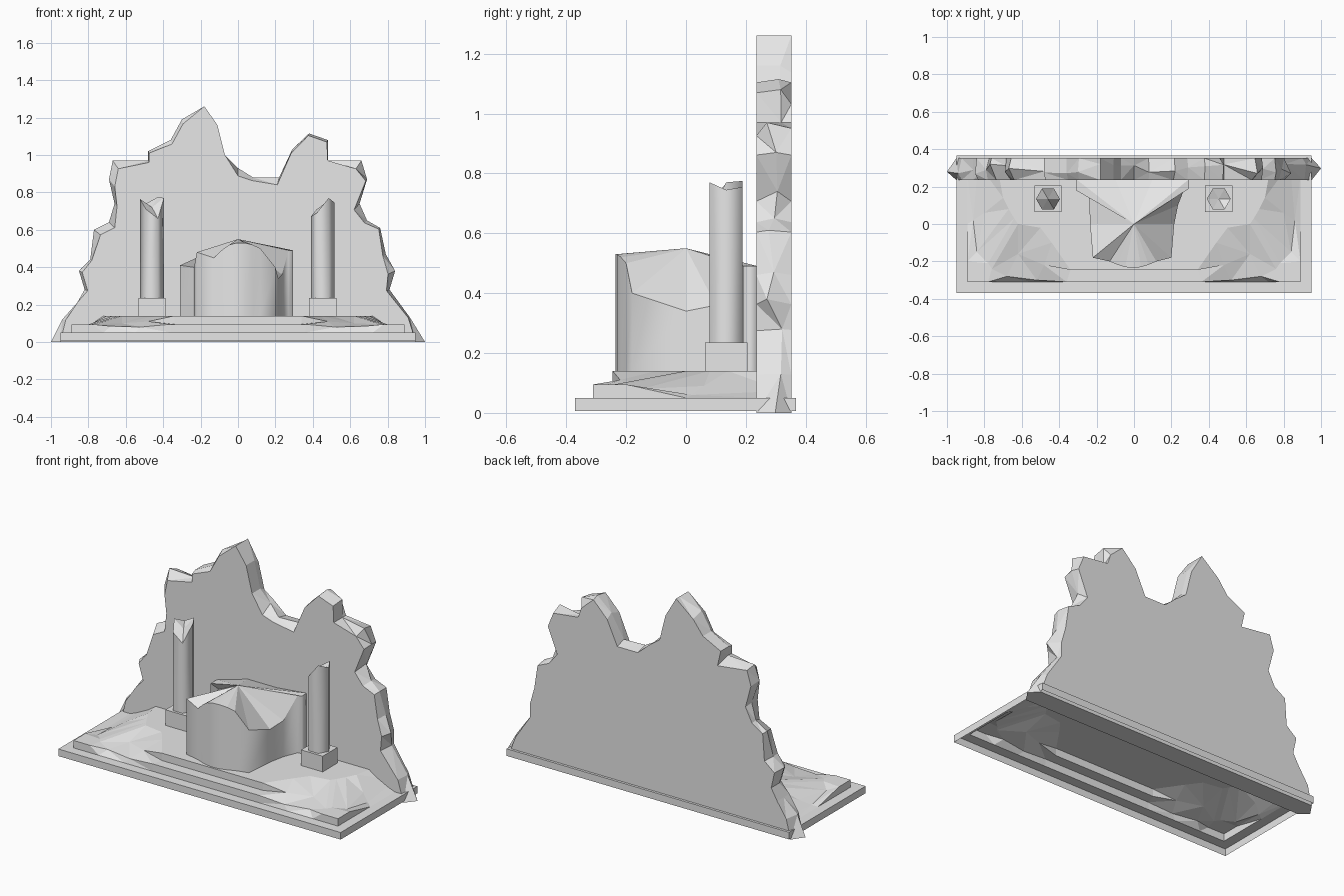
import bpy, bmesh, math, random
from mathutils import Vector

random.seed(4)
if "Cube" in bpy.data.objects:
    bpy.data.objects.remove(bpy.data.objects["Cube"])

stone = bpy.data.materials.new("grey_stone")
stone.use_nodes = True
grey = (0.8, 0.8, 0.8, 1)
stone.diffuse_color = grey
stone.node_tree.nodes["Principled BSDF"].inputs["Base Color"].default_value = grey


def finish(name, bm):
    bmesh.ops.recalc_face_normals(bm, faces=bm.faces)
    mesh = bpy.data.meshes.new(name)
    bm.to_mesh(mesh)
    bm.free()
    mesh.materials.append(stone)
    obj = bpy.data.objects.new(name, mesh)
    bpy.context.collection.objects.link(obj)
    return obj


def loft(name, rings, start_cap=False, end_cap=False, apex=None, smooth=False):
    """Skin closed rings of equal length, with flat caps or a fan to an apex."""
    bm = bmesh.new()
    loops = [[bm.verts.new(p) for p in ring] for ring in rings]
    n = len(loops[0])
    sides = []
    for a, b in zip(loops, loops[1:]):
        for i in range(n):
            j = (i + 1) % n
            sides.append(bm.faces.new((a[i], a[j], b[j], b[i])))
    for f in sides:
        f.smooth = smooth
    if not smooth:
        bmesh.ops.triangulate(bm, faces=sides, quad_method='SHORT_EDGE')
    if start_cap:
        bm.faces.new(loops[0])
    if end_cap:
        bm.faces.new(loops[-1])
    if apex:
        tip = bm.verts.new(apex)
        for i in range(n):
            bm.faces.new((loops[-1][i], loops[-1][(i + 1) % n], tip))
    if smooth:
        for e in bm.edges:
            flat = any(not f.smooth for f in e.link_faces)
            if flat or (len(e.link_faces) == 2 and e.calc_face_angle() > 1.1):
                e.smooth = False
    return finish(name, bm)


def box(name, x, y, z):
    lo, hi = zip(x, y, z)
    bm = bmesh.new()
    bmesh.ops.create_cube(bm, size=1)
    for v in bm.verts:
        v.co = Vector([hi[i] if v.co[i] > 0 else lo[i] for i in range(3)])
    return finish(name, bm)


# Stepped base with crumbled corners: open underneath, mirrored half outline
# Each column: outer edge, step foot, step lip, upper foot, platform lip
half = [
    ((.36, -.37), (.36, -.31), (.36, -.31, .095), (.34, -.245, .095), (.34, -.245)),
    ((.55, -.37), (.55, -.31), (.52, -.30, .08), (.48, -.22, .11), (.44, -.1)),
    ((.72, -.37), (.72, -.31), (.68, -.28, .085), (.62, -.16, .1), (.5, -.02)),
    ((.8, -.37), (.78, -.31), (.78, -.31, .095), (.76, -.24, .095), (.62, 0)),
    ((.95, -.37), (.89, -.31), (.89, -.31, .095), (.78, -.21, .095), (.64, .03)),
    ((.95, -.2), (.89, -.2), (.89, -.2, .095), (.84, -.15, .08), (.67, .08)),
    ((.95, 0), (.89, 0), (.86, .02, .06), (.8, .06, .09), (.7, .14)),
    ((.95, .367), (.89, .25), (.84, .25, .07), (.78, .25, .1), (.72, .25)),
]


def base_ring(k, z=None):
    right = [Vector((c[k][0], c[k][1], c[k][2] if z is None else z)) for c in half]
    return right + [Vector((-p.x, p.y, p.z)) for p in reversed(right)]


loft("stepped_base",
     [base_ring(0, .007), base_ring(0, .05), base_ring(1, .05),
      base_ring(2), base_ring(3), base_ring(4, .14)], end_cap=True)

# Ruined back wall: jagged outline with chipped edges
outline = [
    (-1, 0), (-.94, .12), (-.86, .21), (-.82, .28), (-.85, .38), (-.79, .44),
    (-.77, .6), (-.69, .64), (-.66, .74), (-.69, .87), (-.67, .97), (-.48, .97),
    (-.48, 1.02), (-.36, 1.08), (-.3, 1.19), (-.18, 1.26), (-.11, 1.16),
    (-.07, 1), (0, .93), (.08, .88), (.22, .88), (.29, 1.03), (.38, 1.115),
    (.48, 1.08), (.48, .97), (.66, .97), (.69, .87), (.65, .74), (.69, .65),
    (.76, .61), (.79, .47), (.84, .38), (.81, .28), (.92, .13), (1, 0),
]


def chipped(y):
    ring = []
    for x, z in outline:
        k = .05 if z == 0 else random.choice((0, .01, .02, .045))
        ring.append((x * (1 - k), y, z * (1 - k)))
    return ring


middle = [(x, random.uniform(.265, .325), z) for x, z in outline]
loft("back_wall", [chipped(.235), middle, chipped(.352)],
     start_cap=True, end_cap=True)

# Broken altar: bowed front, flanking panels and uneven top
bow_heights = (.45, .49, .52, .53, .53, .52, .5)
bow = [(-.13 + .25 * i / 6, -.2 - .035 * math.sin(math.pi * i / 6), h)
       for i, h in enumerate(bow_heights)]
altar = [(-.31, .24, .41), (-.31, .18, .41), (-.24, .16, .4), (-.235, 0, .4),
         (-.22, -.18, .48)] + bow + [
         (.2, -.18, .4), (.215, 0, .34), (.235, .1, .36), (.27, .19, .49),
         (.295, .19, .49), (.295, .24, .49), (.1, .24, .47), (-.1, .24, .47)]
altar_obj = loft("altar", [[(x, y, .14) for x, y, h in altar], altar],
                 apex=(0, 0, .55), smooth=True)

# Broken six-sided columns on square plinths
for side, cx, tops in (("left", .453, (.745, .755, .71, .67, .69, .77)),
                       ("right", -.46, (.77, .775, .74, .765, .71, .66))):
    box(side + "_plinth", (cx - .073, cx + .073), (.063, .205), (.135, .235))
    ring = [(cx + .064 * math.cos(i * math.pi / 3),
             .134 + .064 * math.sin(i * math.pi / 3), h) for i, h in enumerate(tops)]
    loft(side + "_column", [[(x, y, .23) for x, y, h in ring], ring],
         apex=(cx, .134, .72), smooth=True)
